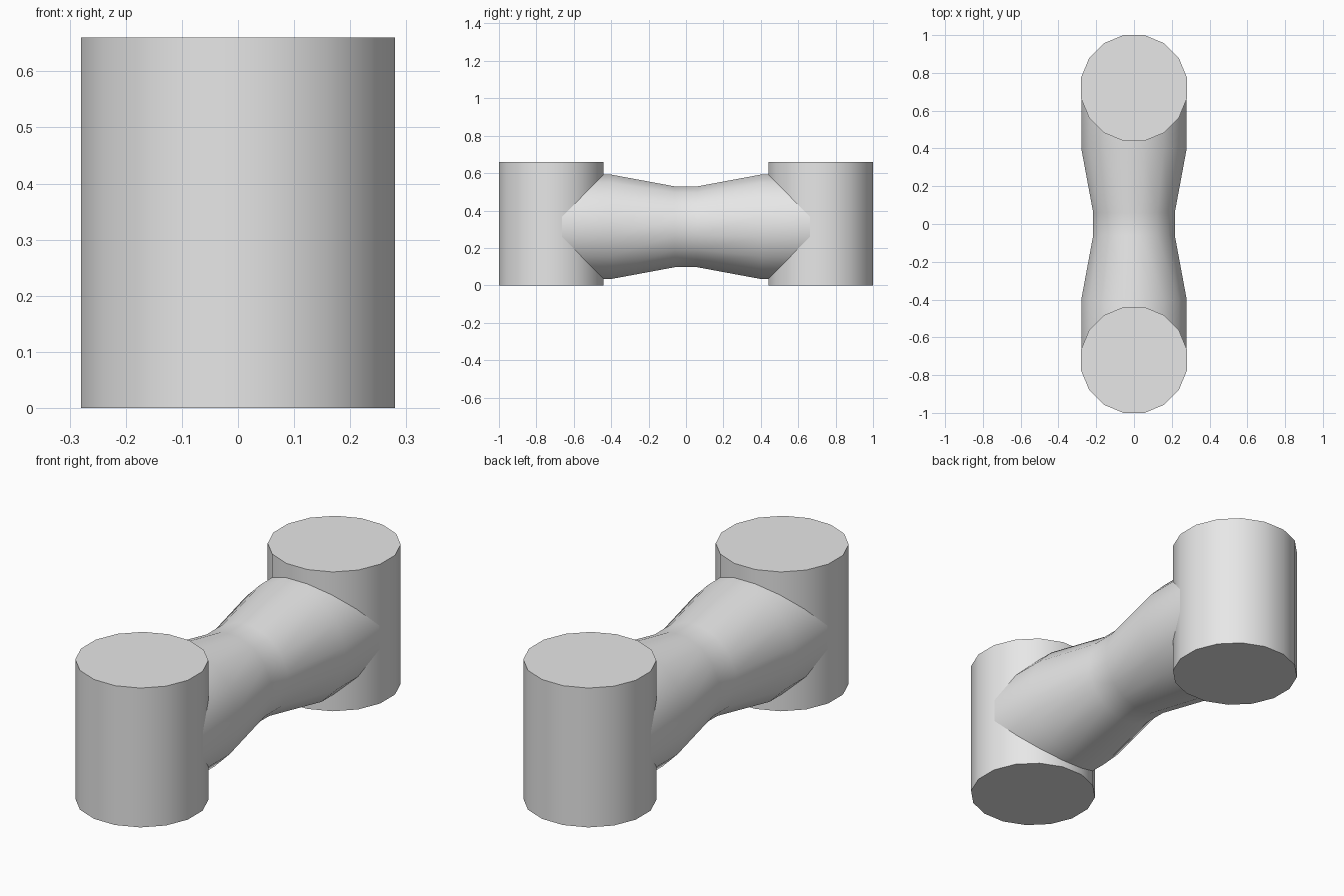
import bpy
import bmesh
from math import pi, cos, sin

SIDES = 16
FLAT = cos(pi / SIDES)  # ratio of flat-to-flat radius to corner radius

cube = bpy.data.objects.get("Cube")
if cube:
    bpy.data.objects.remove(cube, do_unlink=True)

grey = bpy.data.materials.new("light grey")
grey.use_nodes = True
colour = (0.8, 0.8, 0.8, 1)
grey.diffuse_color = colour
for node in grey.node_tree.nodes:
    if node.type == "BSDF_PRINCIPLED":
        node.inputs["Base Color"].default_value = colour


def lathe(name, profile, place):
    """Capped solid from (position, flat radius) rings; place maps (u, v, w) to xyz."""
    bm = bmesh.new()
    rings = []
    for w, radius in profile:
        r = radius / FLAT
        angles = [(i + 0.5) * 2 * pi / SIDES for i in range(SIDES)]
        rings.append([bm.verts.new(place(r * cos(a), r * sin(a), w)) for a in angles])
    for a, b in zip(rings, rings[1:]):
        for i in range(SIDES):
            j = (i + 1) % SIDES
            bm.faces.new((a[i], a[j], b[j], b[i]))
    bm.faces.new(rings[0])
    bm.faces.new(rings[-1])
    bmesh.ops.recalc_face_normals(bm, faces=bm.faces[:])
    mesh = bpy.data.meshes.new(name)
    bm.to_mesh(mesh)
    bm.free()
    mesh.materials.append(grey)
    obj = bpy.data.objects.new(name, mesh)
    bpy.context.collection.objects.link(obj)
    bpy.ops.object.select_all(action="DESELECT")
    obj.select_set(True)
    bpy.context.view_layer.objects.active = obj
    bpy.ops.object.shade_smooth_by_angle(angle=pi / 6)
    return obj


# Upright posts at both ends
for name, y in (("front_post", -0.72), ("back_post", 0.72)):
    lathe(name, [(0, 0.28), (0.66, 0.28)], lambda u, v, w, y=y: (u, v + y, w))

# Horizontal bar with a narrow waist, its ends buried in the posts
half = [(0.06, 0.216), (0.4, 0.279), (0.69, 0.279)]
profile = [(-w, r) for w, r in reversed(half)] + half
lathe("waisted_bar", profile, lambda u, v, w: (u, w, v + 0.313))
